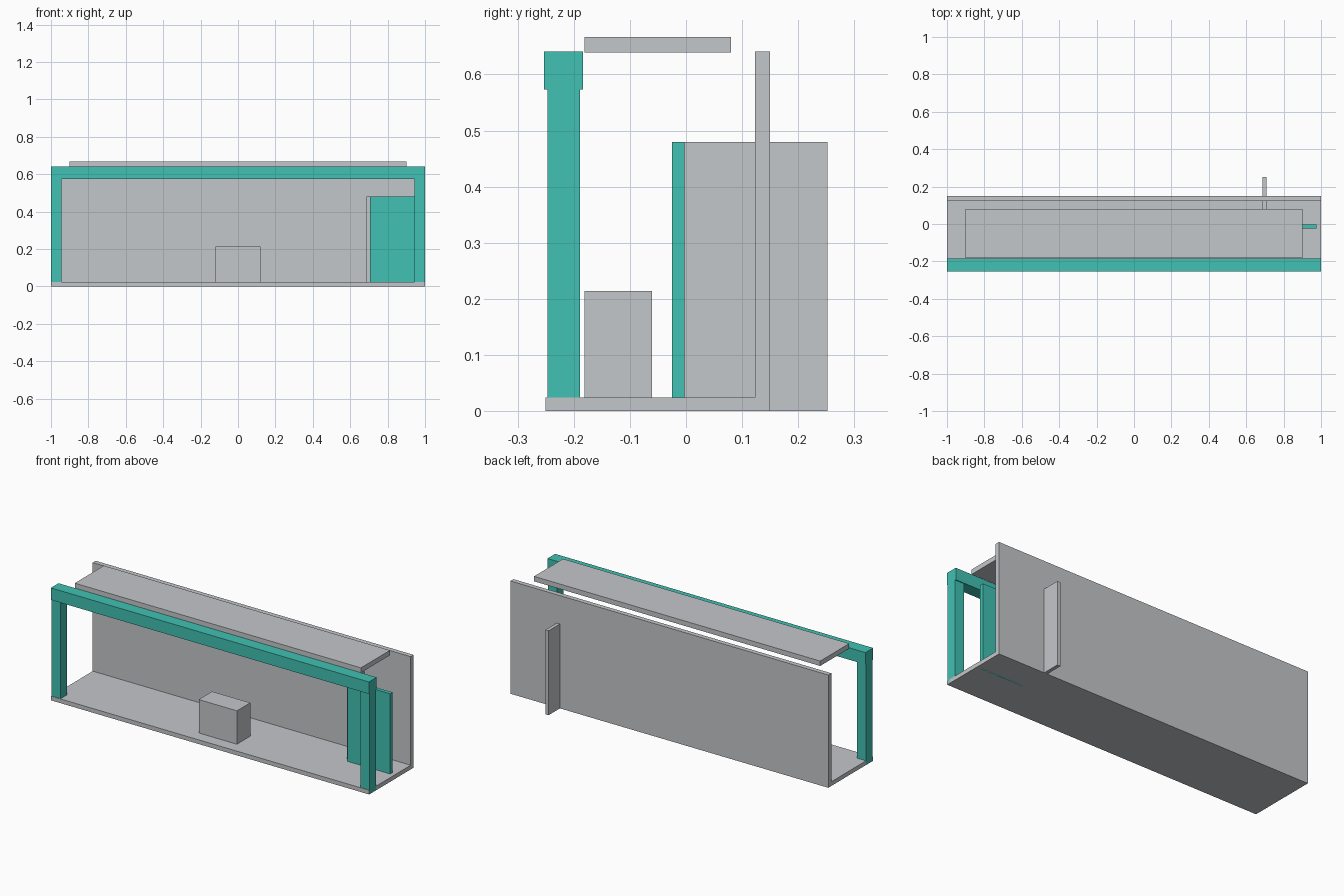
import bpy

if "Cube" in bpy.data.objects:
    bpy.data.objects.remove(bpy.data.objects["Cube"])


def material(name, rgb):
    m = bpy.data.materials.new(name)
    m.diffuse_color = (*rgb, 1)
    m.use_nodes = True
    m.node_tree.nodes["Principled BSDF"].inputs["Base Color"].default_value = m.diffuse_color
    return m


grey = material("light grey", (0.552, 0.571, 0.590))
teal = material("teal", (0.053, 0.533, 0.445))


def box(name, x, y, z, mat):
    """Axis-aligned box from (min, max) ranges."""
    bpy.ops.mesh.primitive_cube_add(size=1)
    o = bpy.context.object
    o.name = name
    for v in o.data.vertices:
        v.co = [r[0] if c < 0 else r[1] for c, r in zip(v.co, (x, y, z))]
    o.data.materials.append(mat)
    return o


# Base shell
box("floor", (-1, 1), (-0.25, 0.15), (0, 0.024), grey)
box("back_wall", (-1, 1), (0.123, 0.15), (0, 0.641), grey)
box("roof_panel", (-0.9, 0.9), (-0.181, 0.08), (0.639, 0.667), grey)

# Front frame: two posts and a lintel
for side, x in (("left", (-1, -0.943)), ("right", (0.943, 1))):
    box(side + "_post", x, (-0.247, -0.189), (0, 0.573), teal)
box("front_beam", (-1, 1), (-0.253, -0.184), (0.573, 0.641), teal)

# Counter block standing on the floor
box("counter", (-0.12, 0.12), (-0.181, -0.061), (0.024, 0.214), grey)

# Side partition running through the back wall, with teal door
box("partition", (0.688, 0.708), (-0.003, 0.252), (0, 0.48), grey)
box("door", (0.705, 0.975), (-0.025, -0.003), (0, 0.48), teal)
